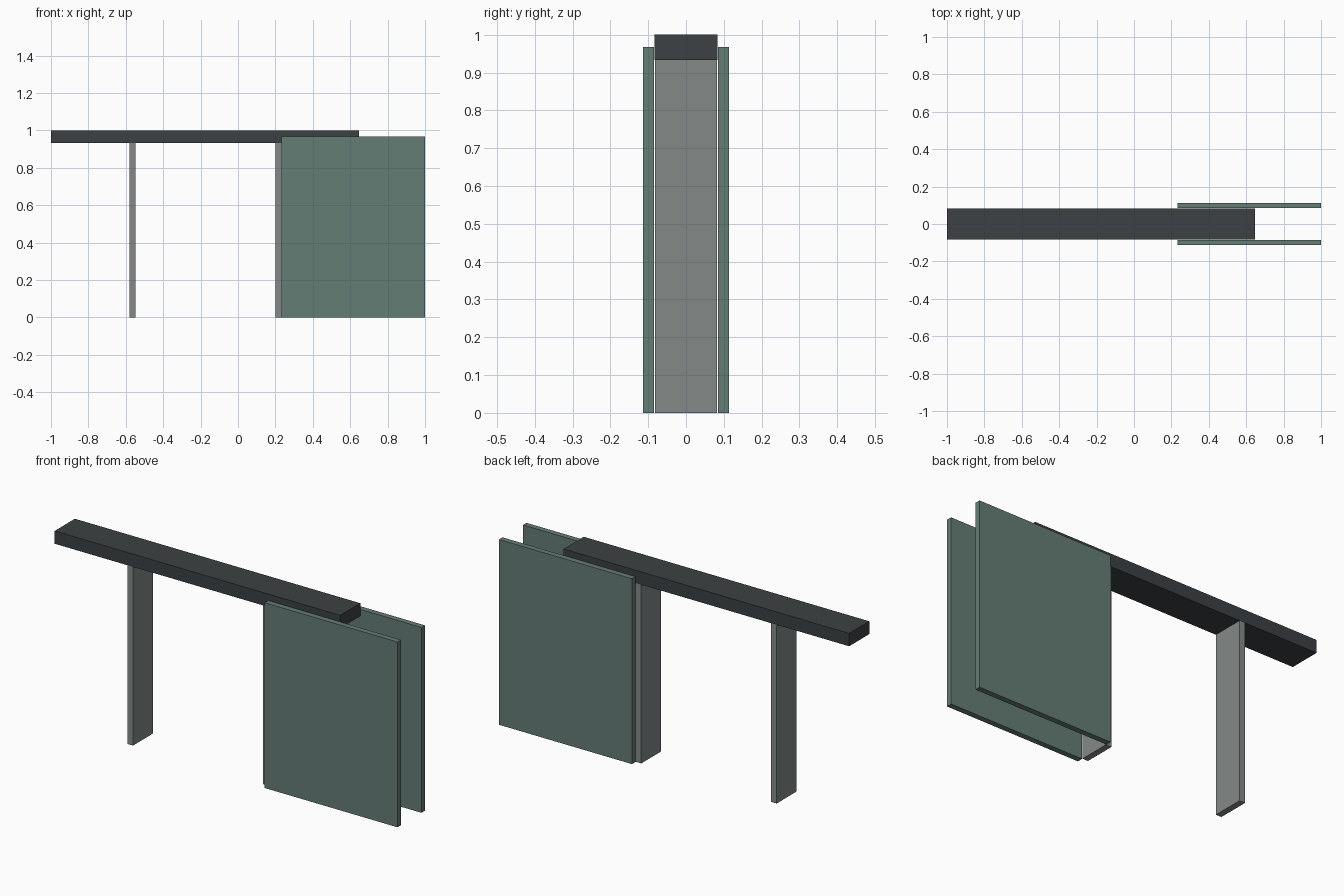
import bpy

if "Cube" in bpy.data.objects:
    bpy.data.objects.remove(bpy.data.objects["Cube"])


def material(name, color):
    m = bpy.data.materials.new(name)
    m.diffuse_color = (*color, 1)
    m.use_nodes = True
    m.node_tree.nodes["Principled BSDF"].inputs["Base Color"].default_value = m.diffuse_color
    return m


def box(name, x, y, z, mat):
    """Box from (min, max) ranges on each axis."""
    bpy.ops.mesh.primitive_cube_add(size=1, location=[sum(r) / 2 for r in (x, y, z)])
    ob = bpy.context.object
    ob.name = name
    ob.scale = [r[1] - r[0] for r in (x, y, z)]
    bpy.ops.object.transform_apply(location=False, rotation=False, scale=True)
    ob.data.materials.append(mat)
    return ob


dark = material("dark_beam", (0.045, 0.053, 0.056))
green = material("green_panel", (0.13, 0.205, 0.18))
grey = material("grey_post", (0.23, 0.255, 0.25))

# Long top beam
box("top_beam", (-1, 0.648), (-0.083, 0.083), (0.933, 1), dark)

# Flat upright posts under the beam
for name, x in (("left_post", -0.565), ("right_post", 0.217)):
    box(name, (x - 0.016, x + 0.016), (-0.082, 0.082), (0, 0.933), grey)

# Side panels clamping the beam end
for name, y in (("front_panel", -0.099), ("back_panel", 0.099)):
    box(name, (0.233, 1), (y - 0.0145, y + 0.0145), (0, 0.967), green)
